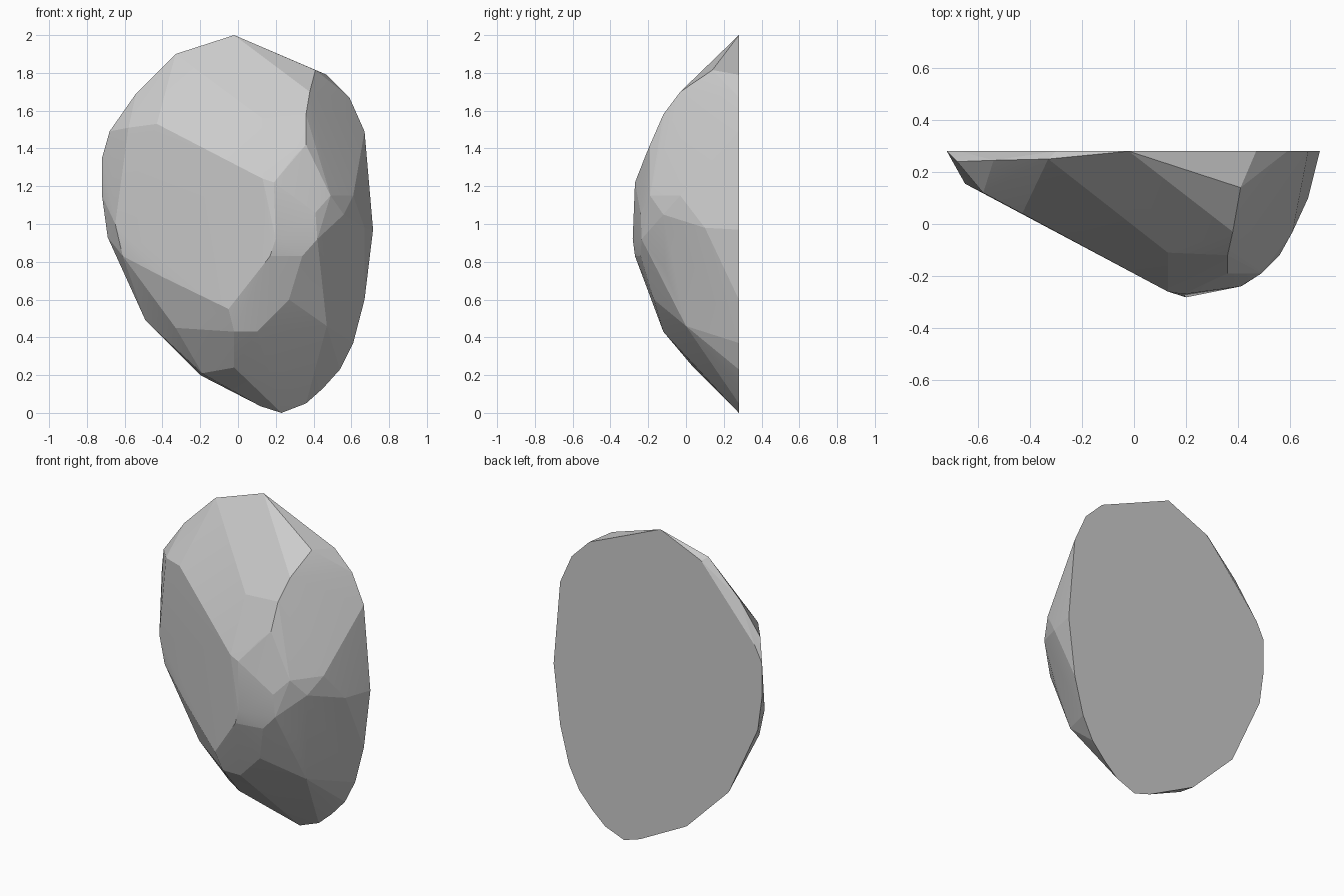
import bpy, bmesh

# Rim of the flat back face (x, z), clockwise from the top
BACK_Y = 0.28
rim = [(-0.02, 2.0), (0.47, 1.79), (0.59, 1.67), (0.67, 1.49), (0.715, 0.97),
       (0.67, 0.6), (0.61, 0.37), (0.54, 0.23), (0.45, 0.13), (0.36, 0.05),
       (0.23, 0.0), (0.12, 0.035), (-0.2, 0.2), (-0.49, 0.49), (-0.69, 0.93),
       (-0.72, 1.15), (-0.72, 1.35), (-0.67, 1.45), (-0.3, 1.88)]

# Chipped upper left edge, just in front of the back face
chips = [(-0.33, 0.25, 1.9), (-0.54, 0.245, 1.69), (-0.68, 0.24, 1.49)]

# Corners of the facets on the bulging front
corners = [
    # upper shoulder
    (0.41, 0.14, 1.815), (0.38, -0.03, 1.70), (0.36, -0.12, 1.58),
    (0.36, -0.19, 1.42), (0.30, -0.215, 1.36), (0.13, -0.11, 1.56),
    # large slanted left facet
    (-0.58, 0.12, 1.51), (-0.43, 0.04, 1.53), (0.02, -0.20, 1.25), (-0.65, 0.155, 1.0),
    (-0.61, 0.15, 0.83), (-0.4, 0.03, 0.72), (-0.05, -0.155, 0.55),
    # front crown
    (0.13, -0.26, 1.24), (0.19, -0.27, 1.22), (0.2, -0.282, 0.92), (0.17, -0.27, 0.83),
    (0.41, -0.24, 1.06), (0.42, -0.235, 0.92), (0.34, -0.24, 0.83),
    # right flank
    (0.49, -0.19, 1.15), (0.56, -0.12, 1.05), (0.61, -0.03, 1.15),
    (0.48, -0.11, 0.76), (0.67, 0.1, 0.98),
    # lower facets
    (-0.02, -0.12, 0.43), (0.1, -0.12, 0.43), (0.27, -0.17, 0.6), (0.47, 0.0, 0.46),
    (-0.02, 0.04, 0.24), (-0.19, 0.18, 0.21), (-0.33, 0.09, 0.45),
]

# Split stone: the hull around the rim and the facet corners
bm = bmesh.new()
for p in [(x, BACK_Y, z) for x, z in rim] + chips + corners:
    bm.verts.new(p)
bmesh.ops.convex_hull(bm, input=bm.verts[:])
inner = [v for v in bm.verts if not v.link_faces]
bmesh.ops.delete(bm, geom=inner, context='VERTS')
# Merge the coplanar triangles of the back into one face
bmesh.ops.dissolve_limit(bm, angle_limit=0.01, verts=bm.verts[:], edges=bm.edges[:])
bmesh.ops.recalc_face_normals(bm, faces=bm.faces[:])

mesh = bpy.data.meshes.new("stone")
bm.to_mesh(mesh)
bm.free()
stone = bpy.data.objects.new("stone", mesh)
bpy.context.collection.objects.link(stone)

# Soften only the shallow facet edges
bpy.context.view_layer.objects.active = stone
stone.select_set(True)
bpy.ops.object.shade_smooth_by_angle(angle=0.15)
